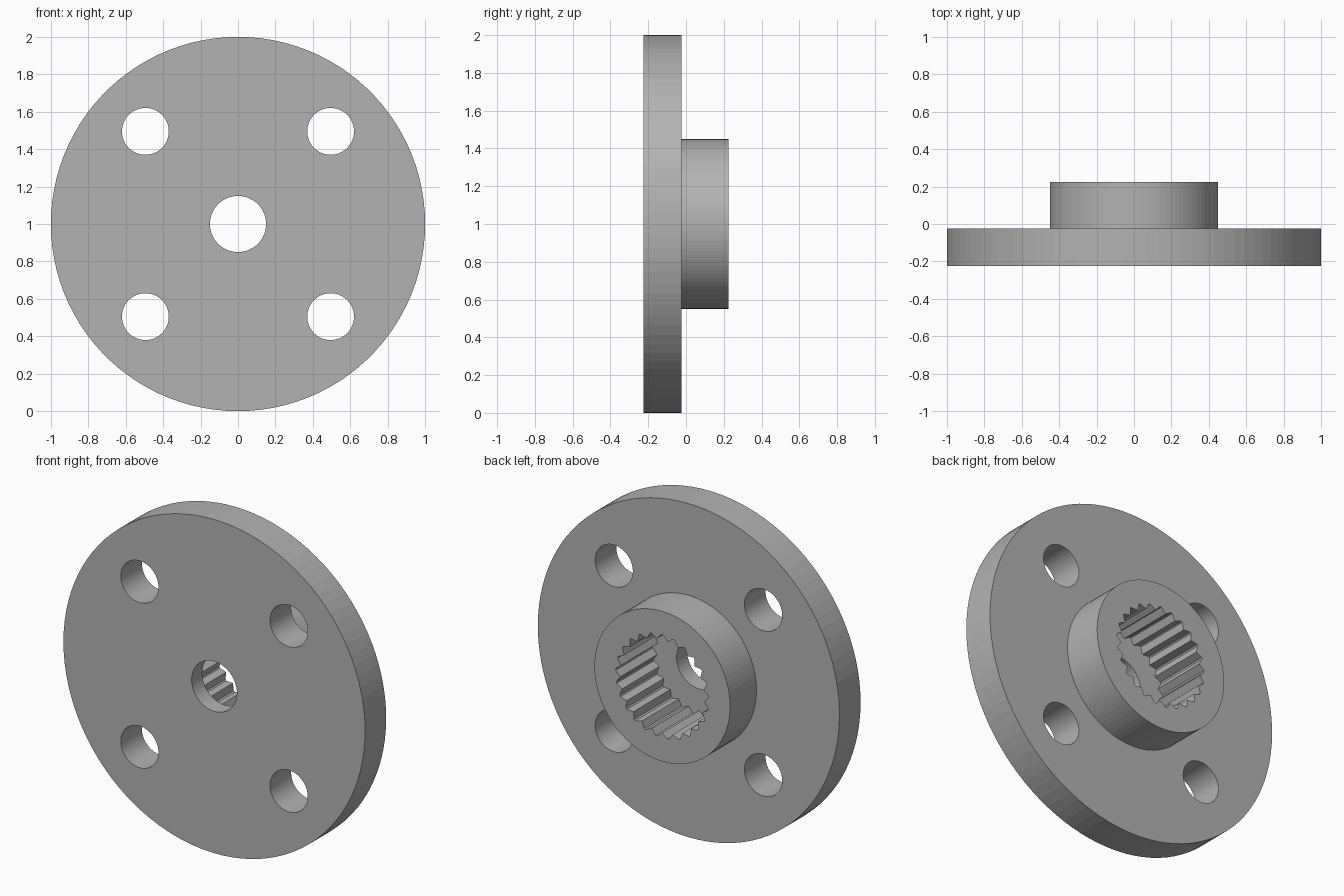
import bpy
import bmesh
from math import sin, cos, pi, radians
from mathutils import Matrix

cube = bpy.data.objects.get("Cube")
if cube:
    bpy.data.objects.remove(cube)

CENTRE_Z = 1.0
FRONT, SHOULDER, BACK = -0.225, -0.025, 0.225   # y of the flat faces
SOCKET_FLOOR = -0.125
SIDES = 100
TEETH = 25

grey = bpy.data.materials.new("plain grey")
grey.use_nodes = True
colour = (0.45, 0.45, 0.45, 1)
grey.diffuse_color = colour
grey.node_tree.nodes["Principled BSDF"].inputs["Base Color"].default_value = colour


def circle(radius, x=0, z=0, sides=SIDES):
    return [(x + radius * cos(2 * pi * i / sides), z + radius * sin(2 * pi * i / sides))
            for i in range(sides)]


def spline_outline(root, tip, half_tip):
    """Ring of narrow pointed grooves, one of them straight up."""
    points = []
    step = 2 * pi / TEETH
    for i in range(TEETH):
        a = pi / 2 + i * step
        for radius, turn in ((root, -step / 2), (tip, -half_tip / tip), (tip, half_tip / tip)):
            points.append((radius * cos(a + turn), radius * sin(a + turn)))
    return points


def prism(name, outline, y0, y1):
    """Extrude an x-z outline along y."""
    bm = bmesh.new()
    face = bm.faces.new([bm.verts.new((x, y0, z + CENTRE_Z)) for x, z in outline])
    new = bmesh.ops.extrude_face_region(bm, geom=[face])["geom"]
    verts = [v for v in new if isinstance(v, bmesh.types.BMVert)]
    bmesh.ops.translate(bm, verts=verts, vec=(0, y1 - y0, 0))
    bmesh.ops.recalc_face_normals(bm, faces=bm.faces)
    mesh = bpy.data.meshes.new(name)
    bm.to_mesh(mesh)
    bm.free()
    mesh.materials.append(grey)
    obj = bpy.data.objects.new(name, mesh)
    bpy.context.collection.objects.link(obj)
    return obj


def cut(obj, cutters):
    for cutter in cutters:
        mod = obj.modifiers.new(cutter.name, "BOOLEAN")
        mod.operation = "DIFFERENCE"
        mod.solver = "EXACT"
        mod.object = cutter
    bpy.context.view_layer.update()
    evaluated = obj.evaluated_get(bpy.context.evaluated_depsgraph_get())
    mesh = bpy.data.meshes.new_from_object(evaluated)
    obj.modifiers.clear()
    obj.data = mesh


# Main parts
flange = prism("flange_disc", circle(1.0), FRONT, SHOULDER)
hub = prism("hub", circle(0.45), SHOULDER, BACK)

# Toothed socket from the back, screw bore through the front, four bolt holes
socket = prism("socket_cutter", spline_outline(0.279, 0.309, 0.005), SOCKET_FLOOR, BACK + 0.1)
bore = prism("bore_cutter", circle(0.15), FRONT - 0.1, BACK + 0.1)
bolts = [prism("bolt_hole_cutter", circle(0.125, sx * 0.495, sz * 0.495), FRONT - 0.1, 0.1)
         for sx in (-1, 1) for sz in (-1, 1)]

cut(flange, [socket, bore] + bolts)
# The hub starts at the shoulder, so the socket passes right through it
cut(hub, [socket])

for cutter in [socket, bore] + bolts:
    bpy.data.objects.remove(cutter)
